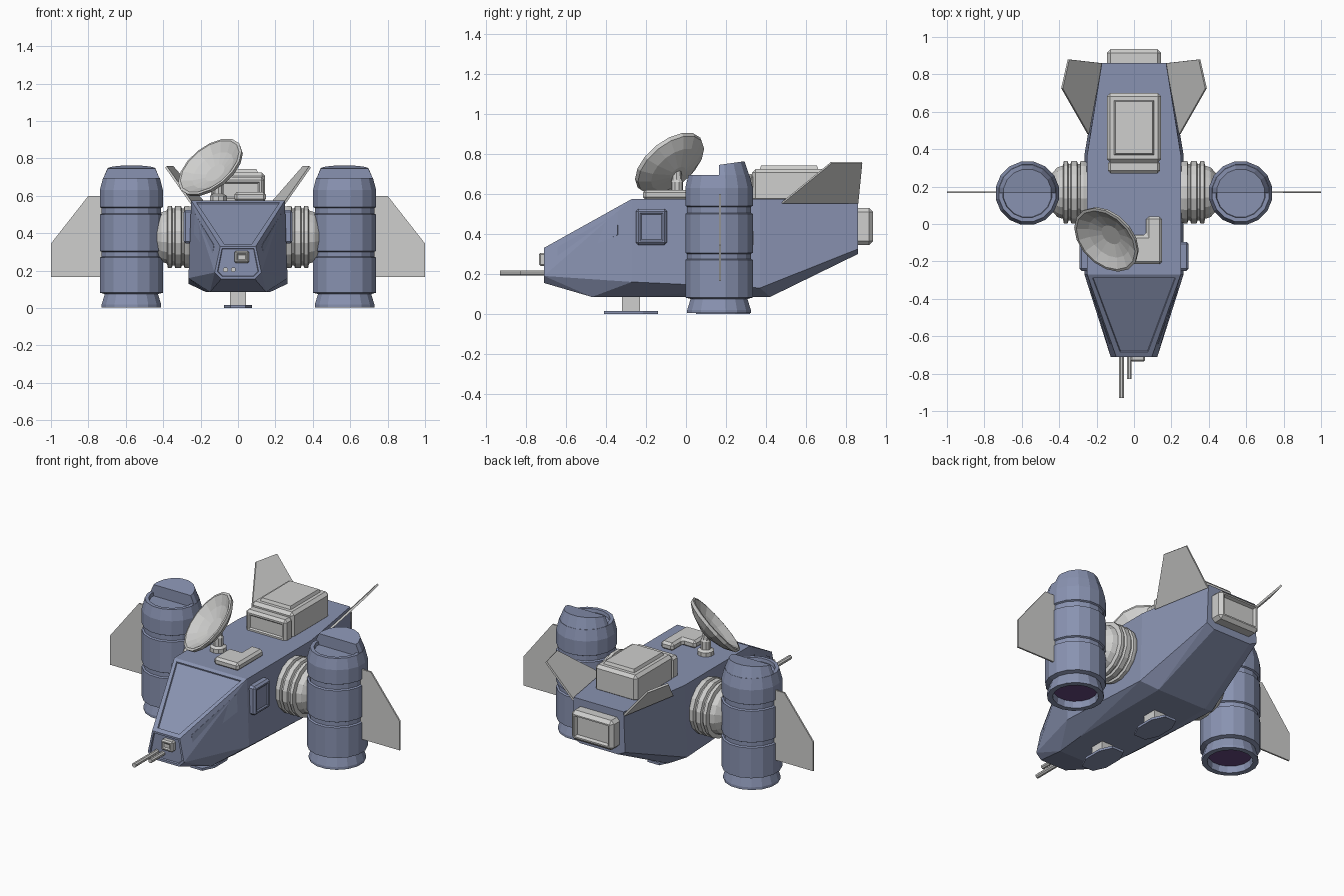
import bpy, bmesh, math
from mathutils import Matrix, Vector

if "Cube" in bpy.data.objects:
    bpy.data.objects.remove(bpy.data.objects["Cube"])


def mat(name, rgb):
    m = bpy.data.materials.new(name)
    m.diffuse_color = (*rgb, 1)
    m.use_nodes = True
    m.node_tree.nodes["Principled BSDF"].inputs["Base Color"].default_value = m.diffuse_color
    return m


BLUE = mat("slate_blue", (0.25, 0.29, 0.44))
GREY = mat("light_grey", (0.62, 0.62, 0.61))
PURPLE = mat("engine_purple", (0.13, 0.065, 0.22))


def finish(bm, name, *mats):
    bmesh.ops.recalc_face_normals(bm, faces=bm.faces[:])
    me = bpy.data.meshes.new(name)
    bm.to_mesh(me)
    bm.free()
    for m in mats:
        me.materials.append(m)
    ob = bpy.data.objects.new(name, me)
    bpy.context.collection.objects.link(ob)
    return ob


def bevel(ob, w):
    b = ob.modifiers.new("bevel", 'BEVEL')
    b.width, b.segments, b.limit_method = w, 1, 'ANGLE'


def box(name, lo, hi, m, bev=0.0, inset=None):
    """Box between corners; inset = (direction, width, depth) panels one face."""
    bm = bmesh.new()
    bmesh.ops.create_cube(bm, size=1)
    for v in bm.verts:
        v.co = [l + (c + .5) * (h - l) for c, l, h in zip(v.co, lo, hi)]
    if bev:
        bmesh.ops.bevel(bm, geom=bm.edges[:], offset=bev, segments=1, affect='EDGES')
    if inset:
        d, w, dep = inset
        bm.normal_update()
        f = max(bm.faces, key=lambda f: f.normal.dot(Vector(d)) + f.calc_area() * .01)
        bmesh.ops.inset_region(bm, faces=[f], thickness=w, depth=0)
        bmesh.ops.inset_region(bm, faces=[f], thickness=.01, depth=dep)
    return finish(bm, name, m)


def lathe_bm(prof, n):
    bm = bmesh.new()
    rings = [[bm.verts.new((r * math.cos(2 * math.pi * (i + .5) / n),
                            r * math.sin(2 * math.pi * (i + .5) / n), z))
              for i in range(n)] for r, z in prof]
    start = bm.faces.new(rings[0])
    end = bm.faces.new(rings[-1])
    for a, b in zip(rings, rings[1:]):
        for i in range(n):
            j = (i + 1) % n
            bm.faces.new((a[i], a[j], b[j], b[i]))
    bmesh.ops.recalc_face_normals(bm, faces=bm.faces[:])
    return bm, start, end


def lathe(name, prof, n, mtx, m):
    bm, _, _ = lathe_bm(prof, n)
    bm.transform(mtx)
    return finish(bm, name, m)


def plate(name, pts, t, m):
    """Thin solid plate from a flat outline."""
    bm = bmesh.new()
    bm.faces.new([bm.verts.new(p) for p in pts])
    bm.normal_update()
    n = bm.faces[:][0].normal.copy()
    ext = bmesh.ops.extrude_face_region(bm, geom=bm.faces[:])
    new = [g for g in ext['geom'] if isinstance(g, bmesh.types.BMVert)]
    for v in bm.verts:
        v.co += n * (t / 2 if v in new else -t / 2)
    return finish(bm, name, m)


def aim(p, d):
    return Matrix.Translation(p) @ Vector(d).to_track_quat('Z', 'Y').to_matrix().to_4x4()


# Hull: convex shell of section corners (half width, y, z)
bm = bmesh.new()
for x, y, z in [(.095, -.71, .33), (.125, -.71, .19), (.09, -.71, .155),
                (.25, -.27, .575), (.265, -.27, .16), (.15, -.47, .085),
                (.25, .37, .575), (.265, .37, .13), (.17, -.27, .085), (.17, .42, .085),
                (.172, .86, .575), (.182, .86, .325), (.13, .86, .30)]:
    for s in (1, -1):
        bm.verts.new((s * x, y, z))
bmesh.ops.convex_hull(bm, input=bm.verts[:])
bmesh.ops.dissolve_limit(bm, angle_limit=math.radians(3), verts=bm.verts[:], edges=bm.edges[:])
bm.normal_update()
glass = max(bm.faces, key=lambda f: f.normal.dot(Vector((0, -.49, .87))))
nose = max(bm.faces, key=lambda f: -f.normal.y)
for f, w in ((glass, .035), (nose, .015)):
    bmesh.ops.inset_region(bm, faces=[f], thickness=w, depth=0)
    bmesh.ops.inset_region(bm, faces=[f], thickness=.004, depth=-.008)
finish(bm, "hull", BLUE)


def nose_side(y, z):
    t = (y + .71) / .44
    xt, zt, xs, zs = .095 + .155 * t, .33 + .245 * t, .125 + .14 * t, .19 - .03 * t
    return xs + (xt - xs) * (z - zs) / (zt - zs)


# Nose sensor and guns
box("nose_sensor", (-.02, -.735, .24), (.06, -.69, .305), GREY, .008, ((0, -1, 0), .008, -.006))
for i, (x, y) in enumerate(((-.067, -.93), (-.025, -.83))):
    lathe(f"gun_barrel_{i}", [(.014, 0), (.014, -.70 - y)], 8,
          aim((x, y, .205), (0, 1, 0)), GREY)

# Roof equipment
box("roof_unit", (-.145, .33, .56), (.145, .70, .725), GREY, .018, ((0, 0, 1), .03, .018))
box("roof_unit_front", (-.14, .27, .56), (.14, .34, .70), GREY, .015, ((0, -1, 0), .015, -.008))
L = [(-.02, -.215), (.15, -.215), (.15, .04), (.065, .04), (.065, -.06), (-.02, -.06)]
bevel(plate("roof_bracket", [(x, y, .595) for x, y in L], .05, GREY), .014)
box("rear_exhaust", (-.145, .84, .345), (.145, .935, .53), GREY, .02, ((0, 1, 0), .012, -.02))

# Dish antenna, tilted to the front left
n = Vector((-.53, -.53, .66)).normalized()
c = Vector((-.145, -.08, .75))
lathe("dish", [(.045, -.075), (.14, -.045), (.195, -.01), (.20, .01), (.185, .012),
               (.13, -.02), (.06, -.042)], 16, aim(c, n), GREY)
elbow = Vector((-.105, -.045, .66))
lathe("dish_base", [(.048, .56), (.048, .60), (.03, .61), (.03, .66), (.02, .68)], 10,
      Matrix.Translation((elbow.x, elbow.y, 0)), GREY)
tip = c - n * .06
lathe("dish_arm", [(.026, -.01), (.026, (tip - elbow).length)], 8, aim(elbow, tip - elbow), GREY)

# Belly landing skids
for i, y in enumerate((-.275, .185)):
    box(f"skid_leg_{i}", (-.042, y - .045, .01), (.042, y + .045, .10), GREY)
    o = [(-.04, -.135), (.04, -.135), (.075, -.06), (.075, .06),
         (.04, .135), (-.04, .135), (-.075, .06), (-.075, -.06)]
    plate(f"skid_foot_{i}", [(a, y + b, .008) for a, b in o], .015, BLUE)

ENGINE = [(.125, .045), (.13, .004), (.162, .004), (.162, .02), (.145, .075), (.172, .082),
          (.172, .27), (.162, .275), (.162, .30), (.172, .305), (.172, .50), (.162, .505),
          (.162, .535), (.172, .54), (.172, .63), (.155, .695)]
JOINT = [(.15, .2), (.17, .27), (.17, .285), (.155, .29), (.155, .30), (.17, .305), (.17, .335),
         (.155, .34), (.155, .35), (.17, .355), (.17, .375), (.145, .38), (.135, .41), (.09, .45)]

for s, side in ((1, "right"), (-1, "left")):
    # Side hatch and side window panel
    box(f"hatch_{side}", (min(s * .24, s * .292), -.25, .345), (max(s * .24, s * .292), -.095, .525),
        BLUE, .012, ((s, 0, 0), .012, -.006))
    w = [(-.64, .265), (-.64, .335), (-.34, .505), (-.34, .395)]
    plate(f"side_window_{side}", [(s * nose_side(y, z), y, z) for y, z in w], .009, BLUE)
    # Engine pod with glowing nozzle
    pos = Matrix.Translation((s * .57, .165, 0))
    bm, start, end = lathe_bm(ENGINE, 16)
    start.material_index = 1
    bmesh.ops.inset_region(bm, faces=[end], thickness=.022, depth=0)
    bmesh.ops.inset_region(bm, faces=[end], thickness=.003, depth=-.02)
    bm.transform(pos)
    finish(bm, f"engine_{side}", BLUE, PURPLE)
    # Raised rear half of the engine top
    bm, _, _ = lathe_bm([(.15, .66), (.155, .69), (.13, .75)], 16)
    cut = bmesh.ops.bisect_plane(bm, geom=bm.verts[:] + bm.edges[:] + bm.faces[:],
                                 plane_co=(0, 0, 0), plane_no=(0, -1, 0), clear_outer=True)
    bmesh.ops.holes_fill(bm, edges=[e for e in bm.edges if e.is_boundary])
    for v in bm.verts:
        if v.co.z > .74:
            v.co.z = .745 + .14 * v.co.y
    bm.transform(pos)
    finish(bm, f"engine_cap_{side}", BLUE)
    # Ribbed engine joint
    lathe(f"engine_joint_{side}", JOINT, 16, aim((0, .17, .38), (s, 0, 0)), GREY)
    # Outer wing and tail fin
    w = [(.72, .165), (1.0, .165), (1.0, .345), (.80, .60), (.72, .60)]
    plate(f"wing_{side}", [(s * x, .17, z) for x, z in w], .01, GREY)
    f = [(.245, .48, .555), (.385, .725, .755), (.35, .88, .755), (.175, .86, .555)]
    plate(f"tail_fin_{side}", [(s * x, y, z) for x, y, z in f], .012, GREY)
